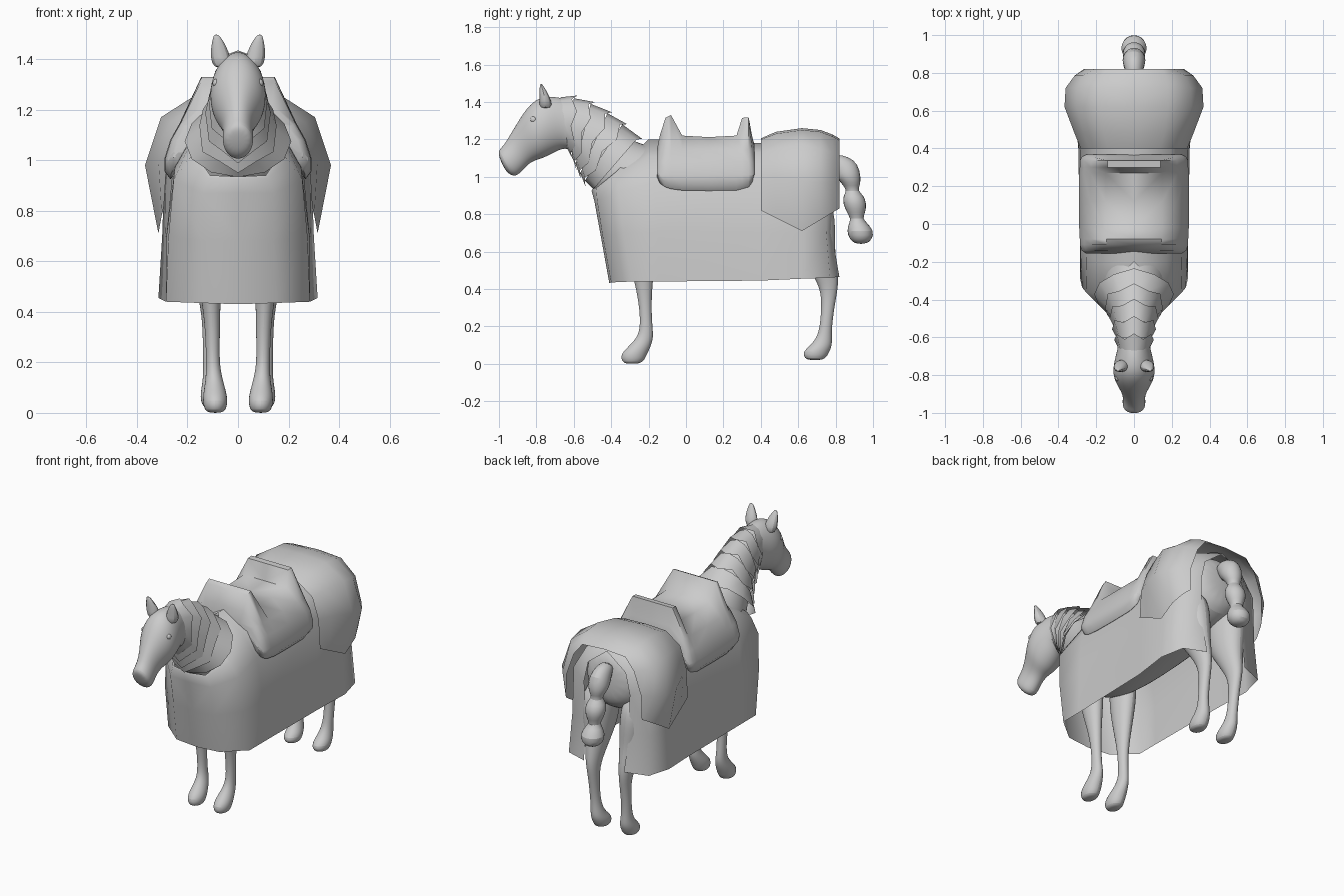
import bpy, math
from mathutils import Vector


def finish(name, verts, faces, subdiv=0, mirror=False, angle=40):
    me = bpy.data.meshes.new(name)
    me.from_pydata([tuple(v) for v in verts], [], faces)
    ob = bpy.data.objects.new(name, me)
    bpy.context.collection.objects.link(ob)
    bpy.ops.object.select_all(action='DESELECT')
    ob.select_set(True)
    bpy.context.view_layer.objects.active = ob
    bpy.ops.object.mode_set(mode='EDIT')
    bpy.ops.mesh.select_all(action='SELECT')
    bpy.ops.mesh.normals_make_consistent(inside=False)
    bpy.ops.object.mode_set(mode='OBJECT')
    if mirror:
        m = ob.modifiers.new("mirror", 'MIRROR')
        m.use_clip = True
    if subdiv:
        s = ob.modifiers.new("subdivision", 'SUBSURF')
        s.levels = s.render_levels = subdiv
    bpy.ops.object.shade_smooth_by_angle(angle=math.radians(angle))
    return ob


def ring(top, bot, w, x=0, n=14):
    # ellipse through two points of the yz plane, half-width w along x
    t, b = Vector((x, *top)), Vector((x, *bot))
    c, v = (t + b) / 2, (t - b) / 2
    return [c + v * math.cos(a) + Vector((w * math.sin(a), 0, 0))
            for a in (2 * math.pi * i / n for i in range(n))]


def loft(name, rows, closed=True, caps=True, **kw):
    n = len(rows[0])
    verts = [p for r in rows for p in r]
    faces = [(i * n + j, i * n + (j + 1) % n, (i + 1) * n + (j + 1) % n, (i + 1) * n + j)
             for i in range(len(rows) - 1) for j in range(n if closed else n - 1)]
    if caps:
        faces += [tuple(range(n)), tuple(range(len(verts) - n, len(verts)))]
    return finish(name, verts, faces, **kw)


# Horse head, neck and trunk: top y,z / bottom y,z / half-width
horse = [(-1.003, 1.115, -.97, 1.035, .04), (-1.003, 1.145, -.93, 1.0, .062),
         (-.975, 1.17, -.895, 1.005, .062), (-.945, 1.22, -.85, 1.06, .06),
         (-.895, 1.305, -.81, 1.085, .088), (-.85, 1.375, -.76, 1.095, .115),
         (-.79, 1.43, -.69, 1.135, .112),
         (-.70, 1.435, -.63, 1.155, .088), (-.60, 1.41, -.60, 1.11, .085),
         (-.45, 1.33, -.55, 1.03, .10), (-.30, 1.2, -.48, .92, .14),
         (-.2, 1.17, -.36, .70, .20), (-.05, 1.15, -.08, .66, .22),
         (.3, 1.15, .3, .70, .24), (.6, 1.21, .6, .75, .25),
         (.74, 1.18, .76, .80, .19), (.79, 1.1, .80, .90, .08)]
loft("horse_body", [ring(r[:2], r[2:4], r[4]) for r in horse], subdiv=2)

# Legs: x, z, y, half-depth, half-width
front = [(.09, 0, -.29, .025, .02), (.09, .008, -.285, .06, .045), (.09, .05, -.28, .075, .053),
         (.092, .09, -.25, .064, .046), (.095, .14, -.217, .046, .034), (.10, .20, -.212, .034, .028),
         (.10, .30, -.217, .034, .03), (.105, .42, -.225, .047, .036),
         (.115, .6, -.24, .085, .06), (.13, .88, -.25, .12, .08)]
back = [(.10, .02, .69, .025, .02), (.10, .027, .69, .06, .045), (.10, .065, .695, .076, .053),
        (.102, .10, .725, .06, .045), (.105, .15, .742, .04, .034), (.11, .22, .75, .033, .03),
        (.11, .36, .765, .04, .032), (.115, .45, .76, .064, .042),
        (.12, .60, .69, .11, .075), (.13, .72, .66, .15, .10), (.14, .92, .64, .15, .10)]
for part, rows in (("front_leg", front), ("back_leg", back)):
    for side, s in (("right", 1), ("left", -1)):
        loft(f"{part}_{side}", [ring((y + d, z), (y - d, z), w, x * s, 10)
                                for x, z, y, d, w in rows], subdiv=2)

# Tail of three bound bulges: y, z, radius
tail = [(.77, 1.10, .035), (.82, 1.075, .05), (.86, 1.03, .064), (.875, .99, .066),
        (.885, .95, .045), (.89, .925, .032), (.895, .90, .058), (.903, .855, .068),
        (.91, .805, .05), (.912, .775, .034), (.92, .755, .05), (.932, .71, .078),
        (.935, .665, .065), (.935, .64, .03)]
loft("tail", [ring((y + r, z + r * k), (y - r, z - r * k), r, 0, 10)
              for i, (y, z, r) in enumerate(tail) for k in [.7 if i < 3 else 0]], subdiv=1)

# Ears and eyes
for side, s in (("right", 1), ("left", -1)):
    loft(f"ear_{side}", [ring((y + d, z), (y - d, z), w, x * s, 8) for x, z, y, d, w in
         [(.06, 1.36, -.75, .04, .04), (.07, 1.41, -.752, .034, .044),
          (.076, 1.45, -.762, .024, .033), (.083, 1.485, -.772, .011, .018),
          (.086, 1.498, -.775, .004, .008)]], subdiv=1)
    bpy.ops.mesh.primitive_uv_sphere_add(segments=12, ring_count=8, radius=.018,
                                         location=(.083 * s, -.815, 1.305))
    bpy.context.object.name = f"eye_{side}"
    bpy.ops.object.shade_smooth()

# Neck armour: overlapping flared bands with zigzag hems
stations = [(-.67, 1.425, -.635, 1.15, .085), (-.60, 1.42, -.61, 1.115, .09),
            (-.51, 1.39, -.59, 1.07, .102), (-.42, 1.34, -.565, 1.02, .115),
            (-.34, 1.28, -.54, .98, .14), (-.26, 1.205, -.485, .945, .195)]
for i, (a, b) in enumerate(zip(stations, stations[1:])):
    r0 = ring(a[:2], a[2:4], a[4], n=12)
    r1 = ring(b[:2], b[2:4], b[4], n=12)
    c = sum(r1, Vector()) / 12
    hem = []
    for j, (p, q) in enumerate(zip(r0, r1)):
        along = (q - p).normalized()
        tooth = .02 if j % 2 == 0 else -.01
        if i == 4 and j:  # collar hem is nearly even except at the crest
            tooth = 0
        hem.append(q + (q - c).normalized() * .016 + along * tooth)
    loft(f"neck_plate_{i + 1}", [r0, hem], caps=False, angle=60)

# Long cloth: half columns from hem to top, front centre round to the rear slit
cloth = [[(0, -.41, .43), (0, -.455, .68), (0, -.49, .87), (0, -.505, .925), (0, -.5, .935)],
         [(.15, -.40, .435), (.14, -.445, .68), (.14, -.475, .87), (.12, -.48, .93), (.11, -.48, .94)],
         [(.285, -.29, .44), (.275, -.335, .7), (.255, -.36, .92), (.2, -.37, 1.0), (.17, -.37, 1.03)],
         [(.285, -.15, .44), (.283, -.15, .7), (.25, -.17, .97), (.17, -.2, 1.11), (0, -.2, 1.2)],
         [(.295, .4, .445), (.287, .4, .7), (.255, .4, 1.0), (.19, .4, 1.13), (0, .4, 1.18)],
         [(.315, .62, .455), (.30, .62, .7), (.29, .62, 1.0), (.2, .62, 1.15), (0, .62, 1.22)],
         [(.28, .77, .46), (.27, .75, .7), (.26, .75, 1.0), (.18, .74, 1.14), (0, .74, 1.21)],
         [(.14, .82, .465), (.15, .78, .7), (.16, .79, .95), (.13, .79, 1.08), (0, .79, 1.18)]]
loft("horse_cloth", cloth, closed=False, caps=False, mirror=True, angle=65)

# Rump cover: y, then half arch from crown to hem
rump = [(.40, (0, 1.205), (.14, 1.20), (.24, 1.13), (.282, 1.0), (.293, .82)),
        (.48, (0, 1.24), (.16, 1.23), (.265, 1.15), (.315, 1.0), (.302, .78)),
        (.62, (0, 1.26), (.18, 1.25), (.305, 1.17), (.368, .98), (.315, .71)),
        (.72, (0, 1.25), (.18, 1.24), (.30, 1.15), (.362, .97), (.315, .77)),
        (.785, (0, 1.225), (.17, 1.215), (.27, 1.13), (.315, .97), (.29, .81)),
        (.82, (0, 1.205), (.15, 1.195), (.21, 1.12), (.26, .98), (.265, .83))]
loft("rump_cover", [[(x, y, z) for x, z in pts] for y, *pts in rump],
     closed=False, caps=False, mirror=True, angle=50)

# Saddle: y, crown height, crown half-width, skirt bottom, side inset
saddle = [(-.155, 1.15, .12, 1.0, .03), (-.14, 1.22, .135, .965, .01), (-.11, 1.315, .145, .945, 0),
          (-.08, 1.33, .145, .935, 0), (-.02, 1.22, .15, .927, -.003), (.12, 1.212, .15, .925, -.003),
          (.27, 1.22, .15, .927, -.003), (.30, 1.315, .14, .935, 0), (.335, 1.318, .14, .945, 0),
          (.355, 1.21, .13, .97, .01), (.367, 1.17, .12, 1.0, .03)]
rows = []
for y, z, c, b, d in saddle:
    rows.append([(x, y, h) for x, h in ((0, z), (c, z), (.228 - d, 1.145 - d * .5), (.265 - d, 1.08),
                 (.287 - d, 1.01), (.287 - d, b + .03), (.265 - d, b), (.225 - d, b + .03), (0, 1.1))])
loft("saddle", rows, closed=False, caps=True, mirror=True, angle=60)
